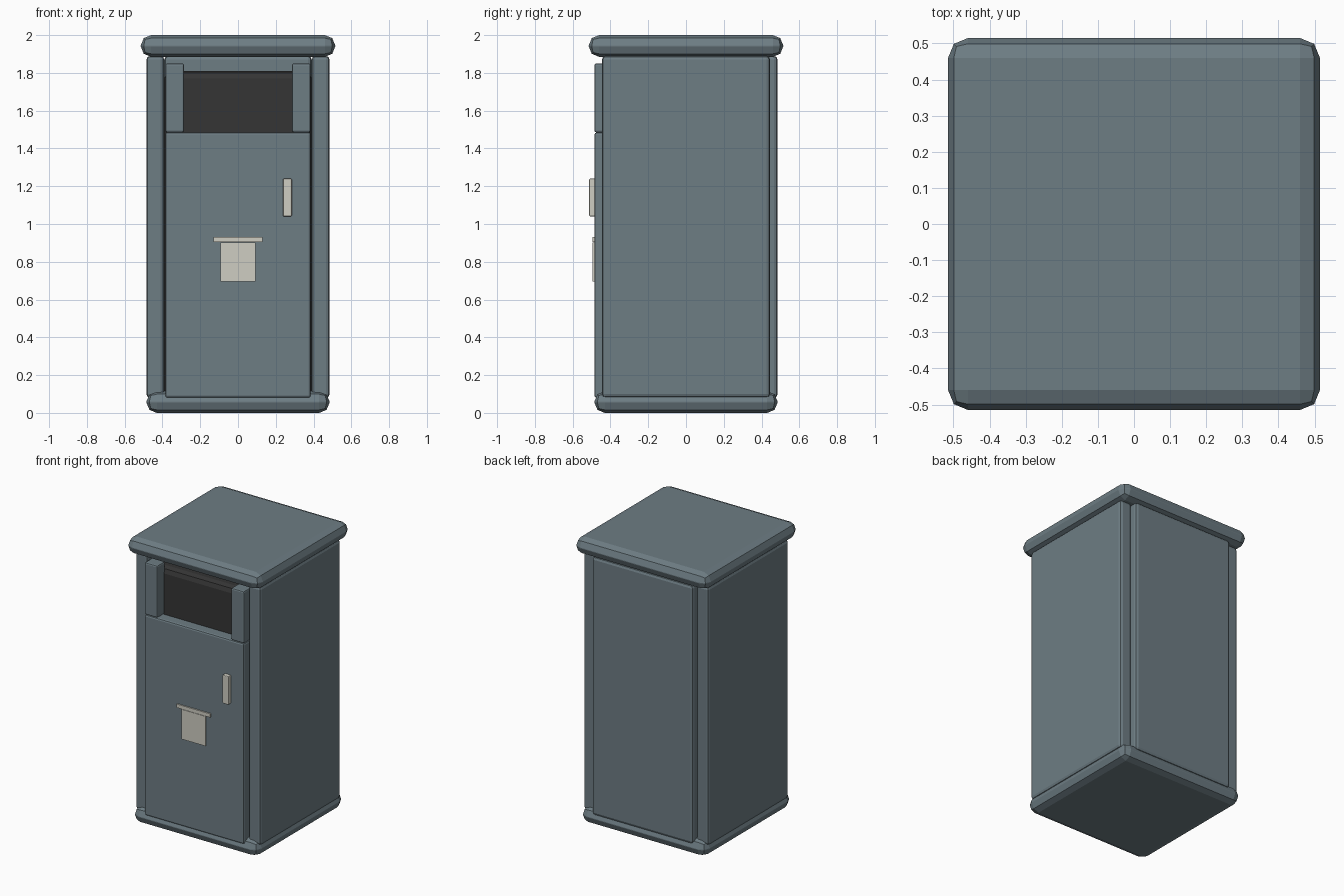
import bpy
import bmesh
from mathutils import Vector

default = bpy.data.objects.get("Cube")
if default:
    bpy.data.objects.remove(default, do_unlink=True)


def material(name, rgb):
    m = bpy.data.materials.new(name)
    m.use_nodes = True
    color = (*rgb, 1.0)
    m.diffuse_color = color
    m.node_tree.nodes["Principled BSDF"].inputs["Base Color"].default_value = color
    return m


BODY = material("slate grey paint", (0.155, 0.205, 0.23))
DARK = material("dark interior", (0.035, 0.035, 0.035))
PALE = material("pale cream", (0.62, 0.61, 0.54))


def box(name, low, high, mat, bevel=0.0, segments=2):
    """Box between two corners, with rounded edges."""
    low, high = Vector(low), Vector(high)
    center, size = (low + high) / 2, high - low
    bm = bmesh.new()
    bmesh.ops.create_cube(bm, size=1)
    bmesh.ops.scale(bm, vec=size, verts=bm.verts)
    mesh = bpy.data.meshes.new(name)
    bm.to_mesh(mesh)
    bm.free()
    mesh.materials.append(mat)
    obj = bpy.data.objects.new(name, mesh)
    obj.location = center
    bpy.context.collection.objects.link(obj)
    if bevel:
        mod = obj.modifiers.new("rounded edges", "BEVEL")
        mod.width = bevel
        mod.segments = segments
        mod.limit_method = "NONE"
    return obj


# Thick rounded slabs at the bottom and the top
box("base", (-0.485, -0.485, 0), (0.485, 0.485, 0.115), BODY, 0.055)
box("lid", (-0.515, -0.515, 1.885), (0.515, 0.515, 2), BODY, 0.055)

# Side walls and the cheeks beside the opening
for side, sign in (("left", 1), ("right", -1)):
    x0, x1 = sorted((sign * 0.39, sign * 0.485))
    box(side + "_wall", (x0, -0.445, 0.08), (x1, 0.445, 1.89), BODY, 0.02)
    x0, x1 = sorted((sign * 0.285, sign * 0.385))
    box(side + "_cheek", (x0, -0.485, 1.485), (x1, -0.40, 1.85), BODY, 0.01)

# Back panel and front door
box("back_panel", (-0.39, 0.40, 0.08), (0.39, 0.485, 1.89), BODY, 0.02)
box("door", (-0.385, -0.485, 0.08), (0.385, -0.40, 1.485), BODY, 0.012)

# Dark inner bin seen through the opening
box("inner_bin", (-0.39, -0.41, 0.08), (0.39, 0.41, 1.81), DARK, 0.04)

# Handle and waste symbol on the door
box("door_handle", (0.238, -0.513, 1.04), (0.285, -0.48, 1.24), PALE, 0.006)
box("symbol_bin", (-0.093, -0.494, 0.695), (0.093, -0.485, 0.903), PALE)
box("symbol_bin_lid", (-0.13, -0.494, 0.905), (0.13, -0.485, 0.93), PALE)
